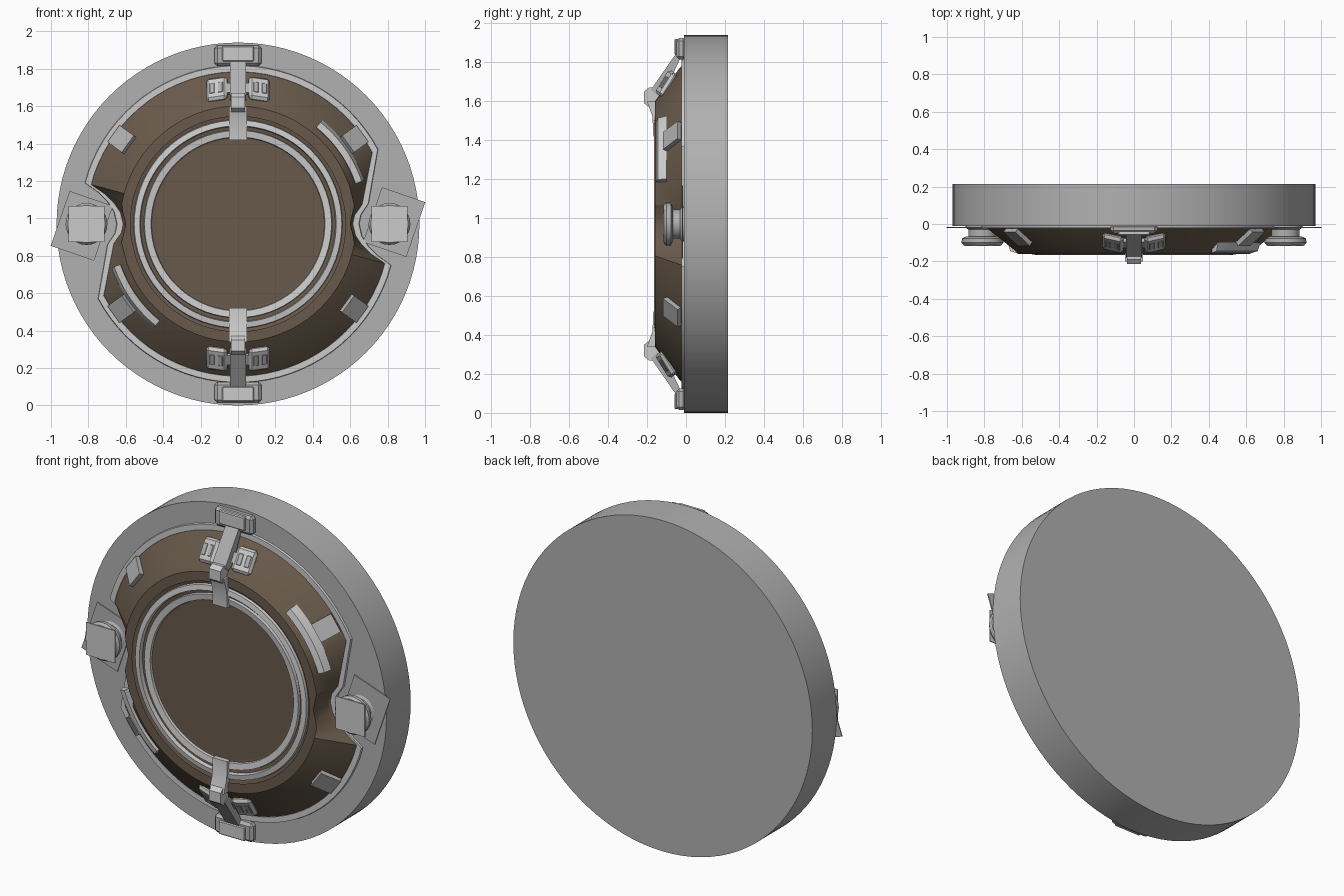
import bpy, bmesh, math
from mathutils import Matrix, Vector

if "Cube" in bpy.data.objects:
    bpy.data.objects.remove(bpy.data.objects["Cube"])

CZ = 0.97                      # height of the hatch axis


def material(name, colour):
    m = bpy.data.materials.new(name)
    m.diffuse_color = (*colour, 1)
    m.use_nodes = True
    m.node_tree.nodes["Principled BSDF"].inputs["Base Color"].default_value = m.diffuse_color
    return m


brown = material("brown_metal", (0.14, 0.102, 0.07))
steel = material("dark_steel", (0.44, 0.44, 0.44))


def finish(name, bm, mat=None, angle=30):
    bmesh.ops.recalc_face_normals(bm, faces=bm.faces)
    me = bpy.data.meshes.new(name)
    bm.to_mesh(me)
    bm.free()
    ob = bpy.data.objects.new(name, me)
    bpy.context.collection.objects.link(ob)
    ob.location.z = CZ
    if mat:
        me.materials.append(mat)
    bpy.ops.object.select_all(action='DESELECT')
    ob.select_set(True)
    bpy.context.view_layer.objects.active = ob
    bpy.ops.object.shade_smooth_by_angle(angle=math.radians(angle))
    return ob


def loft(name, loops, mat=None, cap=False):
    """Skin a list of closed point loops, optionally capping both ends."""
    bm = bmesh.new()
    rows = [[bm.verts.new(p) for p in lp] for lp in loops]
    n = len(rows[0])
    for a, b in zip(rows, rows[1:]):
        for i in range(n):
            j = (i + 1) % n
            bm.faces.new((a[i], a[j], b[j], b[i]))
    if cap:
        bm.faces.new(rows[0])
        bm.faces.new(rows[-1])
    return finish(name, bm, mat)


def lathe(name, profile, mat=None, cx=0, n=72, cap=False):
    """Turn a (radius, y) profile around the y axis."""
    loops = [[(cx + r * math.cos(2 * math.pi * i / n), y, r * math.sin(2 * math.pi * i / n))
              for i in range(n)] for r, y in profile]
    return loft(name, loops, mat, cap)


def box(name, loc, size, rot=Matrix(), bevel=0.0, mat=None):
    bm = bmesh.new()
    bmesh.ops.create_cube(bm, size=1)
    bmesh.ops.scale(bm, vec=size, verts=bm.verts)
    if bevel:
        bmesh.ops.bevel(bm, geom=bm.edges[:], offset=bevel, segments=1, affect='EDGES')
    bmesh.ops.transform(bm, matrix=Matrix.Translation(loc) @ rot, verts=bm.verts)
    return finish(name, bm, mat)


def prism(name, pts, half, s=1, mat=None):
    """Extrude a (y, z) outline across x."""
    return loft(name, [[(x, y, z * s) for y, z in pts] for x in (-half, half)], mat, cap=True)


# Thick back disc
lathe("back_disc", [(0.97, -0.01), (0.97, 0.215)], steel, n=96, cap=True)

# Outline of the inner door: an arc with a notch beside each side clamp
half = [(0.82, -0.22), (0.75, -0.17), (0.70, -0.12), (0.665, -0.065), (0.65, 0),
        (0.66, 0.05), (0.70, 0.11), (0.725, 0.255), (0.75, 0.40)]
for i in range(1, 32):
    a = math.radians(28 + (165 - 28) * i / 32)
    half.append((0.85 * math.cos(a), 0.85 * math.sin(a)))
outline = [Vector(p) for p in half] + [-Vector(p) for p in half]


def contour(inset, y, rmax=9):
    out = []
    for p in outline:
        q = p.normalized() * min(p.length - inset, rmax)
        out.append((q.x, y, q.y))
    return out


# Silver rim and brown raised cone
loft("door_rim", [contour(0, -0.005), contour(0.004, -0.022), contour(0.036, -0.022),
                  contour(0.042, -0.012)])
loft("door_cone", [contour(0.03, -0.012), contour(0.045, -0.03), contour(0.05, -0.16, 0.63),
                   contour(0.06, -0.16, 0.575)], brown)

# Centre window: shoulder, two silver rings and a plate
lathe("window_shoulder", [(0.60, -0.157), (0.57, -0.145), (0.45, -0.135)], brown)
lathe("outer_ring", [(0.56, -0.135), (0.555, -0.16), (0.525, -0.165), (0.52, -0.135)])
lathe("inner_ring", [(0.505, -0.13), (0.50, -0.155), (0.465, -0.15), (0.46, -0.125)])
lathe("window_plate", [(0.47, -0.13), (0.47, -0.12)], brown, cap=True)

# Top and bottom latches
for s, tag in ((1, "top"), (-1, "bottom")):
    tilt = Matrix.Rotation(math.radians(-32 * s), 4, 'X')
    box(f"{tag}_hinge_block", (0, -0.025, 0.90 * s), (0.25, 0.05, 0.11), bevel=0.015, mat=steel)
    box(f"{tag}_hinge_cover", (0, -0.04, 0.91 * s), (0.17, 0.04, 0.08), bevel=0.005)
    prism(f"{tag}_arm", [(-0.02, 0.87), (-0.055, 0.87), (-0.18, 0.69), (-0.15, 0.66), (-0.10, 0.70)],
          0.043, s, steel)
    prism(f"{tag}_knuckle", [(-0.14, 0.70), (-0.19, 0.70), (-0.215, 0.68), (-0.215, 0.62),
                             (-0.19, 0.60), (-0.14, 0.60)], 0.037, s)
    prism(f"{tag}_hook", [(-0.15, 0.63), (-0.20, 0.63), (-0.172, 0.55), (-0.168, 0.45),
                          (-0.14, 0.45), (-0.14, 0.55)], 0.047, s)
    box(f"{tag}_wing_bar", (0, -0.10, 0.72 * s), (0.14, 0.03, 0.06), tilt, mat=steel)
    for m in (1, -1):
        turn = Matrix.Rotation(math.radians(15 * m), 4, 'Z')
        base = Matrix.Translation((0.113 * m, -0.10, 0.72 * s)) @ tilt @ turn
        rot = base.to_3x3().to_4x4()
        box(f"{tag}_wing", base.translation, (0.115, 0.035, 0.14), rot, 0.014)
        for dx in (-0.022, 0.024):
            box(f"{tag}_wing_slot", base @ Vector((dx, -0.016, 0)), (0.028, 0.008, 0.065),
                rot, 0.003, steel)

# Side clamps: tilted base plate, stem, knob and square cap
for s, tag in ((1, "right"), (-1, "left")):
    x = 0.81 * s
    box(f"{tag}_clamp_plate", (0.835 * s, -0.018, 0.01 * s), (0.245, 0.006, 0.31),
        Matrix.Rotation(math.radians(19), 4, 'Y'), mat=steel)
    lathe(f"{tag}_clamp_stem", [(0.09, 0), (0.09, -0.02), (0.075, -0.03), (0.075, -0.08)],
          steel, cx=x, n=24, cap=True)
    lathe(f"{tag}_clamp_knob", [(0.09, -0.068), (0.11, -0.078), (0.112, -0.10), (0.10, -0.114)],
          steel, cx=x, n=24, cap=True)
    box(f"{tag}_clamp_cap", (x, -0.115, 0), (0.19, 0.006, 0.19))

# Square pads on the cone slope
for d in (36, 144, 216, 324):
    a = math.radians(d)
    rot = Matrix.Rotation(-a, 4, 'Y') @ Matrix.Rotation(math.radians(38), 4, 'Z')
    box("cone_pad", (0.765 * math.cos(a), -0.067, 0.765 * math.sin(a)), (0.12, 0.035, 0.11),
        rot, mat=steel)

# Curved grab strips, upper right and lower left
for d in (35, 215):
    section = [(0.66, -0.10), (0.665, -0.155), (0.70, -0.145), (0.715, -0.10)]
    loops = []
    for i in range(13):
        a = math.radians(d - 16 + 32 * i / 12)
        loops.append([(r * math.cos(a), y, r * math.sin(a)) for r, y in section])
    loft("grab_strip", loops, cap=True)
